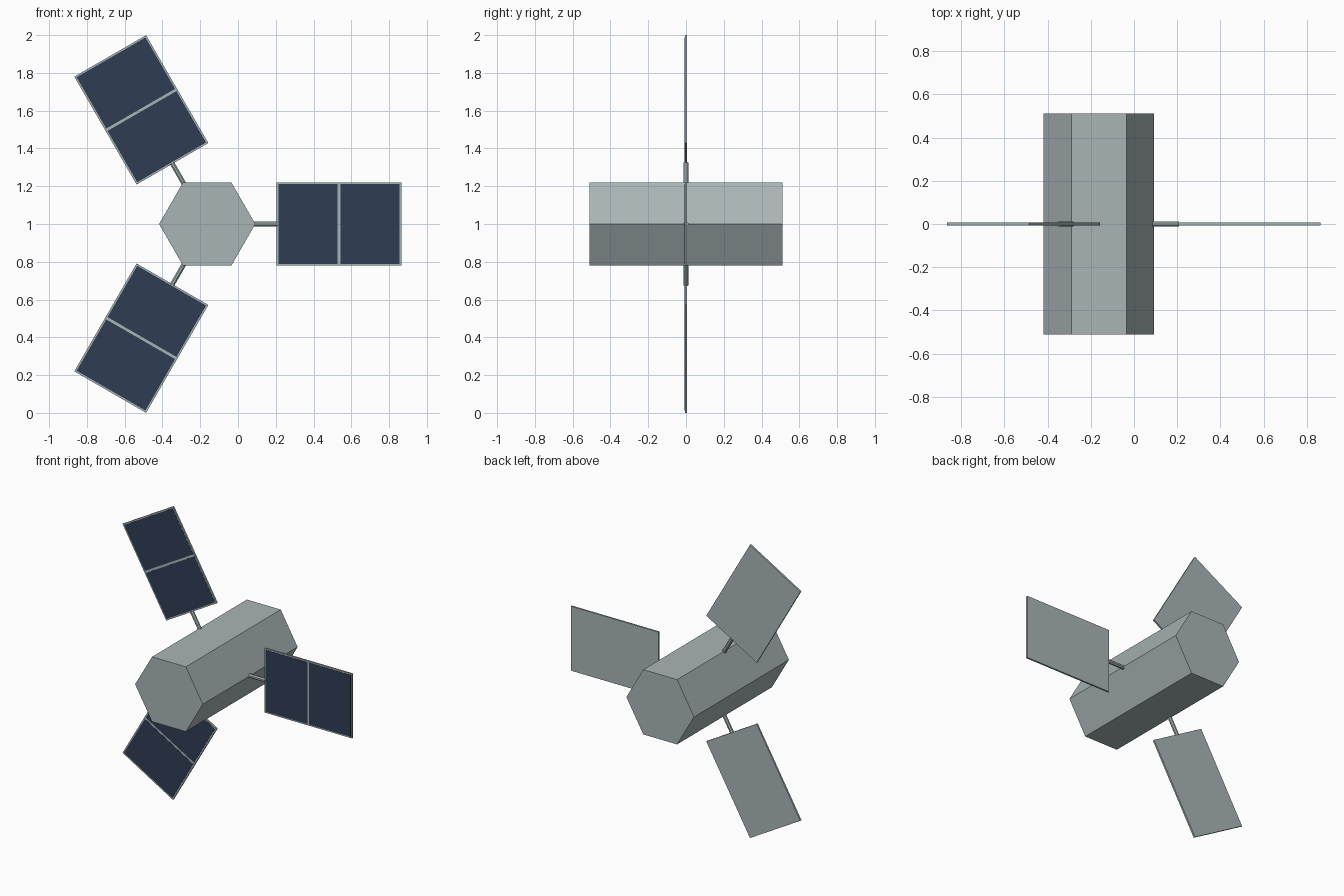
import bpy
import bmesh
from math import cos, sin, pi, radians
from mathutils import Matrix, Vector

cube = bpy.data.objects.get("Cube")
if cube:
    bpy.data.objects.remove(cube, do_unlink=True)

HUB = Vector((-0.163, 0, 1.0))
INNER, OUTER, HALF_WIDTH = 0.368, 1.0275, 0.2195
THICK = 0.012


def material(name, color):
    mat = bpy.data.materials.new(name)
    mat.use_nodes = True
    mat.diffuse_color = color
    bsdf = mat.node_tree.nodes["Principled BSDF"]
    bsdf.inputs["Base Color"].default_value = color
    bsdf.inputs["Roughness"].default_value = 0.8
    return mat


def finish(name, bm, mat, matrix):
    bmesh.ops.recalc_face_normals(bm, faces=bm.faces[:])
    mesh = bpy.data.meshes.new(name)
    bm.to_mesh(mesh)
    bm.free()
    mesh.materials.append(mat)
    obj = bpy.data.objects.new(name, mesh)
    obj.matrix_world = matrix
    bpy.context.collection.objects.link(obj)
    return obj


def prism(name, sides, radius, start, end, mat, matrix, turn=0.0):
    """Regular prism along local z, first corner on local x."""
    bm = bmesh.new()
    ring = [bm.verts.new((radius * cos(2 * pi * i / sides + turn),
                          radius * sin(2 * pi * i / sides + turn), start))
            for i in range(sides)]
    base = bm.faces.new(ring)
    cap = bmesh.ops.extrude_face_region(bm, geom=[base], use_keep_orig=True)
    moved = [v for v in cap["geom"] if isinstance(v, bmesh.types.BMVert)]
    bmesh.ops.translate(bm, verts=moved, vec=(0, 0, end - start))
    return finish(name, bm, mat, matrix)


def box(name, x0, x1, y0, y1, half_z, mat, matrix):
    bm = bmesh.new()
    bmesh.ops.create_cube(bm, size=1)
    bmesh.ops.scale(bm, verts=bm.verts[:], vec=(x1 - x0, y1 - y0, 2 * half_z))
    bmesh.ops.translate(bm, verts=bm.verts[:],
                        vec=((x0 + x1) / 2, (y0 + y1) / 2, 0))
    return finish(name, bm, mat, matrix)


grey = material("pale grey metal", (0.40, 0.46, 0.47, 1))
navy = material("navy solar cells", (0.028, 0.048, 0.087, 1))

# Hexagonal body lying along y
centre = Matrix.Translation(HUB)
prism("hexagonal_body", 6, 0.255, -0.511, 0.511, grey,
      centre @ Matrix.Rotation(radians(90), 4, 'X'))

# Three arms with framed solar panels, spaced evenly around the body
middle = (INNER + OUTER) / 2
border, divider = 0.009, 0.007
for label, angle in (("left", 0), ("upper_right", 120), ("lower_right", 240)):
    spin = centre @ Matrix.Rotation(radians(-angle), 4, 'Y')
    along = spin @ Matrix.Rotation(radians(90), 4, 'Y')
    prism(label + "_arm", 8, 0.0135, 0.23, INNER + 0.004, grey, along, pi / 8)
    box(label + "_panel_frame", INNER, OUTER, -THICK / 2, THICK / 2,
        HALF_WIDTH, grey, spin)
    # Dark cells on the front side only
    for part, x0, x1 in (("inner", INNER + border, middle - divider),
                         ("outer", middle + divider, OUTER - border)):
        box(f"{label}_{part}_cells", x0, x1, -THICK / 2 - 0.0015,
            -THICK / 2 + 0.001, HALF_WIDTH - border, navy, spin)
